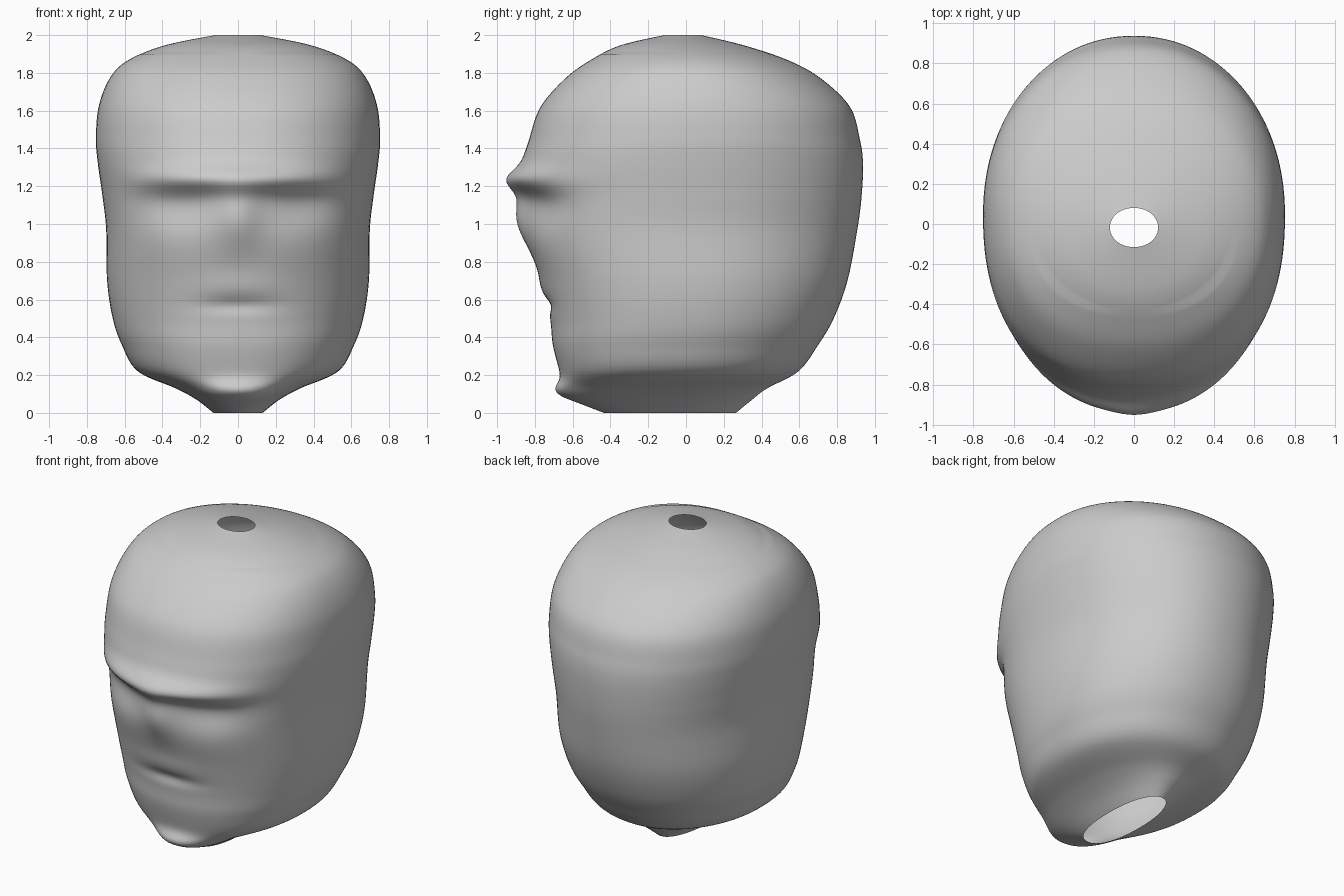
import bpy, bmesh
from math import cos, sin, pi, exp, copysign

if "Cube" in bpy.data.objects:
    bpy.data.objects.remove(bpy.data.objects["Cube"])

# Head sections from neck opening to crown opening: z, half width, front y, back y
SECTIONS = [
    (0.00, 0.13, -0.435, 0.265),
    (0.07, 0.22, -0.60, 0.35),
    (0.13, 0.33, -0.65, 0.43),
    (0.22, 0.53, -0.67, 0.595),
    (0.36, 0.615, -0.705, 0.70),
    (0.50, 0.663, -0.72, 0.782),
    (0.70, 0.693, -0.765, 0.855),
    (0.97, 0.698, -0.85, 0.907),
    (1.15, 0.718, -0.86, 0.93),
    (1.32, 0.742, -0.863, 0.937),
    (1.45, 0.752, -0.83, 0.92),
    (1.62, 0.738, -0.77, 0.868),
    (1.77, 0.68, -0.64, 0.715),
    (1.865, 0.585, -0.51, 0.545),
    (1.945, 0.39, -0.35, 0.31),
    (2.00, 0.12, -0.115, 0.08),
]

# Face features: x, z, x spread, z spread, falloff power in x, push in y
FEATURES = [
    (0.0, 1.235, 0.52, 0.07, 4, -0.076),    # brow
    (-0.33, 1.09, 0.20, 0.13, 2, 0.05),     # eye hollows
    (0.33, 1.09, 0.20, 0.13, 2, 0.05),
    (0.0, 1.05, 0.10, 0.17, 2, -0.045),     # nose
    (0.0, 0.67, 0.20, 0.07, 2, -0.012),     # upper lip
    (0.0, 0.57, 0.19, 0.04, 2, 0.02),       # mouth crease
    (0.0, 0.115, 0.24, 0.05, 2, -0.045),    # chin
]


def spline(a, b, c, d, t):
    return 0.5 * (2 * b + (c - a) * t + (2 * a - 5 * b + 4 * c - d) * t * t
                  + (3 * b - a - 3 * c + d) * t ** 3)


def sections(steps):
    n = len(SECTIONS)
    for i in range(n - 1):
        quad = [SECTIONS[max(0, min(n - 1, i + k))] for k in (-1, 0, 1, 2)]
        for s in range(steps):
            yield [spline(*v, s / steps) for v in zip(*quad)]
    yield SECTIONS[-1]


def face_push(x, z):
    return sum(a * exp(-abs((x - fx) / sx) ** p - ((z - fz) / sz) ** 2)
               for fx, fz, sx, sz, p, a in FEATURES)


def rounded(v, power):
    return copysign(abs(v) ** (2 / power), v)


# Open head shell lofted through the sections, slightly squarer at the face
SIDES = 128
bm = bmesh.new()
rings = []
for z, w, front, back in sections(10):
    ring = []
    for k in range(SIDES):
        a = 2 * pi * k / SIDES
        power = 2.1 if sin(a) > 0 else 2.3
        if z > 1.9:
            power = 2.05
        x = w * rounded(cos(a), power)
        y = (front + back) / 2 + (back - front) / 2 * rounded(sin(a), power)
        if sin(a) < 0:
            y += face_push(x, z) * min(1, -sin(a) * 1.5) * min(1, z / 0.08)
        ring.append(bm.verts.new((x, y, z)))
    rings.append(ring)
for lo, hi in zip(rings, rings[1:]):
    for k in range(SIDES):
        j = (k + 1) % SIDES
        bm.faces.new((lo[k], lo[j], hi[j], hi[k])).smooth = True

mesh = bpy.data.meshes.new("head_shell")
bm.to_mesh(mesh)
bm.free()
head = bpy.data.objects.new("head_shell", mesh)
bpy.context.collection.objects.link(head)
